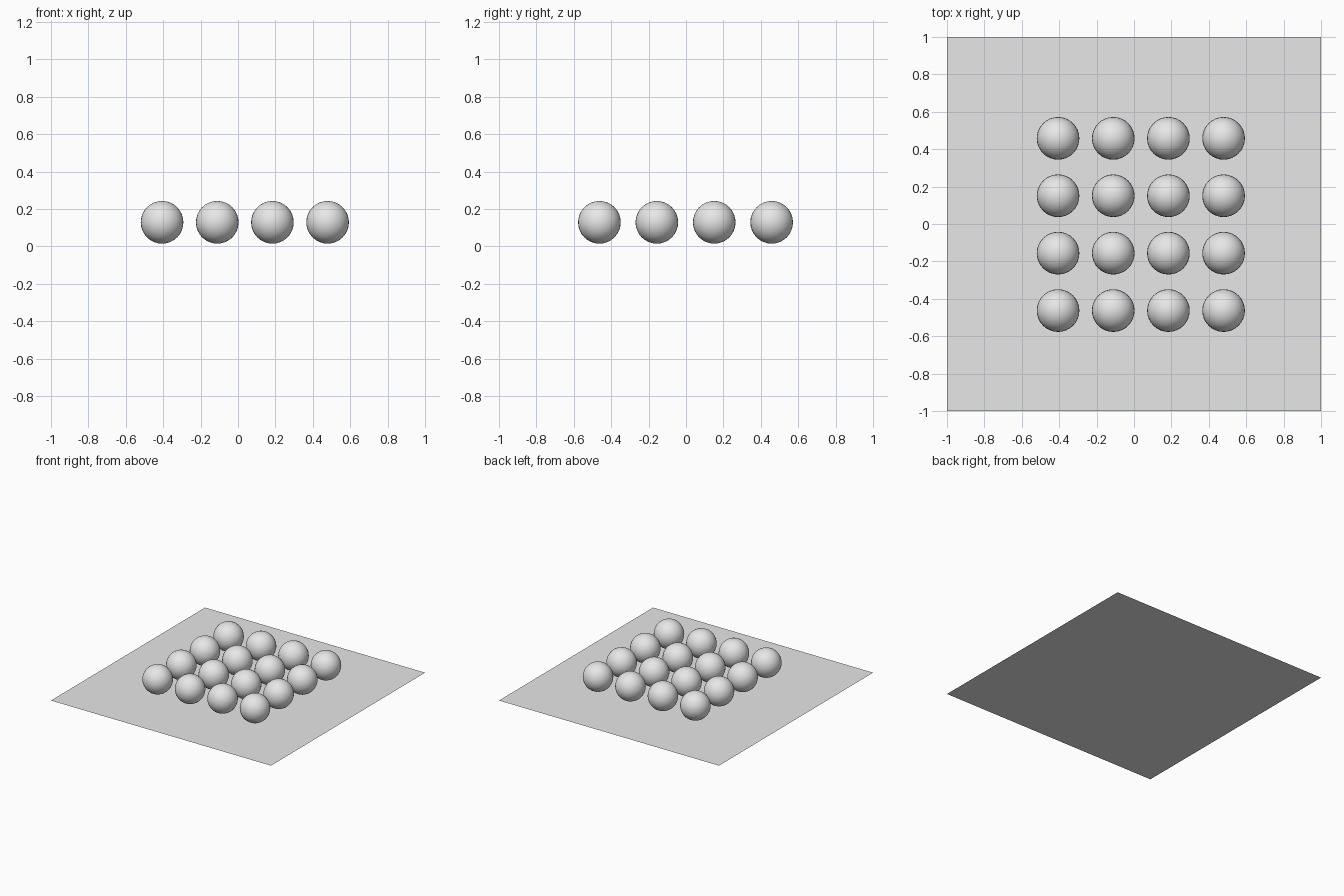
import bpy

cube = bpy.data.objects.get("Cube")
if cube:
    bpy.data.objects.remove(cube, do_unlink=True)

grey = bpy.data.materials.new("light_grey")
grey.use_nodes = True
colour = (0.8, 0.8, 0.8, 1)
grey.diffuse_color = colour
grey.node_tree.nodes["Principled BSDF"].inputs["Base Color"].default_value = colour

# Flat ground sheet
bpy.ops.mesh.primitive_plane_add(size=2, location=(0, 0, 0))
sheet = bpy.context.object
sheet.name = "ground_sheet"
sheet.data.materials.append(grey)

# One smooth ball, shared by the whole grid
RADIUS, HEIGHT = 0.114, 0.129
START_X, STEP_X = -0.406, 0.295
START_Y, STEP_Y = -0.463, 0.307

bpy.ops.mesh.primitive_uv_sphere_add(segments=32, ring_count=16, radius=RADIUS)
first = bpy.context.object
bpy.ops.object.shade_smooth()
first.data.materials.append(grey)

# Four by four grid of balls hovering just above the sheet
for row in range(4):
    for col in range(4):
        ball = first
        if row or col:
            ball = first.copy()
            bpy.context.collection.objects.link(ball)
        ball.name = f"ball_row{row + 1}_column{col + 1}"
        ball.location = (START_X + col * STEP_X, START_Y + row * STEP_Y, HEIGHT)
